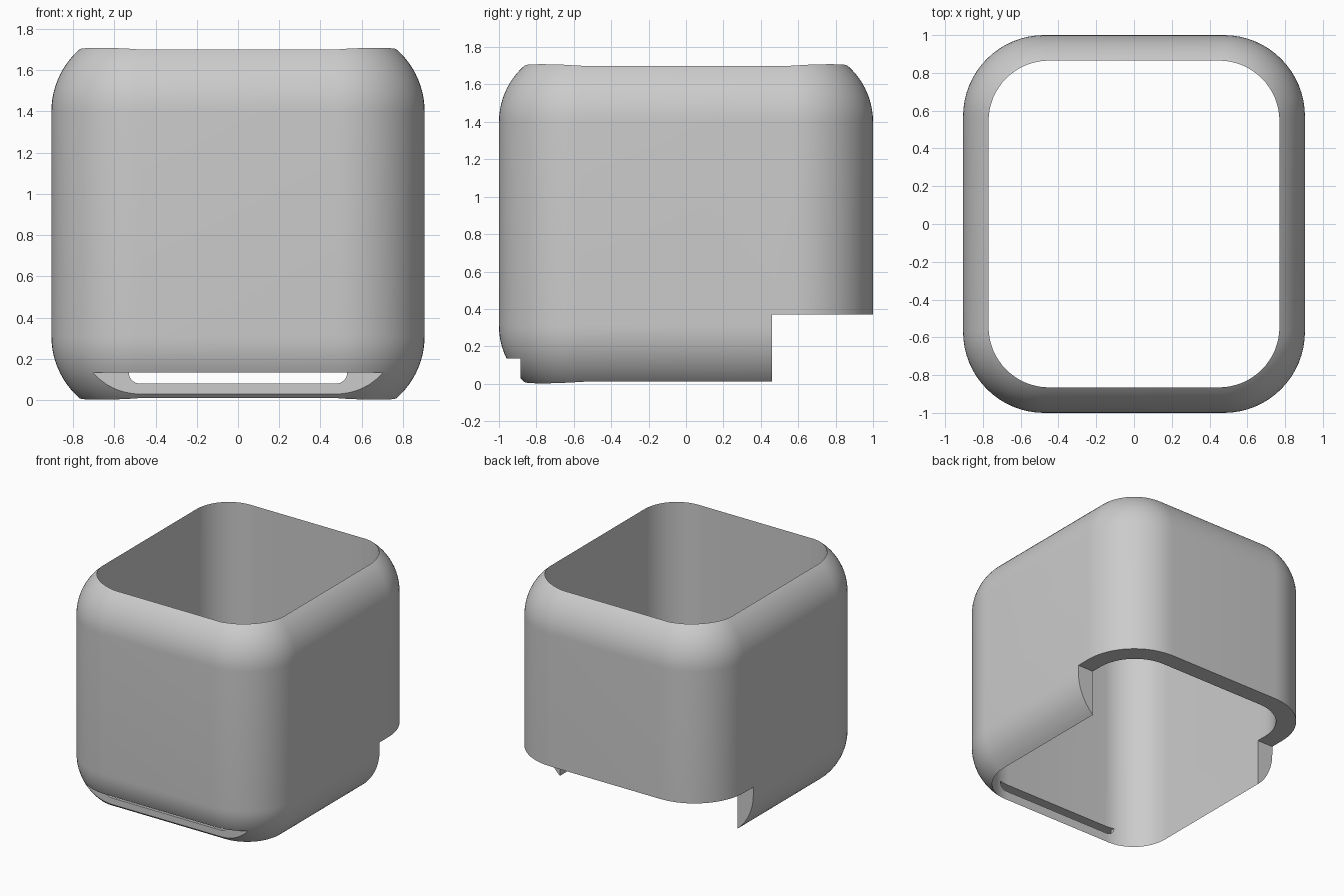
import bpy
import bmesh
from math import sin, cos, pi

if "Cube" in bpy.data.objects:
    bpy.data.objects.remove(bpy.data.objects["Cube"], do_unlink=True)

HALF_X, HALF_Y = 0.905, 1.0
WALL = 0.135
EDGE = 0.4                  # radius of the rounded top and bottom edges
LOW, HIGH = 0.31, 1.4       # where the straight walls begin and end


def rounded_rect(hx, hy, r, z, steps=16):
    """Ring of points around a rectangle with round corners."""
    ring = []
    for q, (sx, sy) in enumerate([(1, 1), (-1, 1), (-1, -1), (1, -1)]):
        for i in range(steps + 1):
            a = (q + i / steps) * pi / 2
            ring.append((sx * (hx - r) + r * cos(a), sy * (hy - r) + r * sin(a), z))
    return ring


def loft(name, rings):
    """Closed solid through a stack of rings."""
    bm = bmesh.new()
    loops = [[bm.verts.new(p) for p in ring] for ring in rings]
    n = len(loops[0])
    for a, b in zip(loops, loops[1:]):
        for i in range(n):
            j = (i + 1) % n
            bm.faces.new((a[i], a[j], b[j], b[i]))
    bm.faces.new(loops[0][::-1])
    bm.faces.new(loops[-1])
    bmesh.ops.recalc_face_normals(bm, faces=bm.faces)
    mesh = bpy.data.meshes.new(name)
    bm.to_mesh(mesh)
    bm.free()
    obj = bpy.data.objects.new(name, mesh)
    bpy.context.collection.objects.link(obj)
    return obj


def box(name, lo, hi):
    (x0, y0, z0), (x1, y1, z1) = lo, hi
    return loft(name, [[(x0, y0, z), (x1, y0, z), (x1, y1, z), (x0, y1, z)] for z in (z0, z1)])


def cut(target, cutter):
    mod = target.modifiers.new(cutter.name, 'BOOLEAN')
    mod.operation = 'DIFFERENCE'
    mod.solver = 'EXACT'
    mod.object = cutter
    bpy.context.view_layer.objects.active = target
    bpy.ops.object.modifier_apply(modifier=mod.name)
    bpy.data.objects.remove(cutter, do_unlink=True)


# Outer shell, rounded on every edge
CORNER = 0.43
STEPS = 20
profile = []
for i in range(STEPS + 1):
    a = i / STEPS * pi / 2
    profile.append((EDGE * (1 - cos(a)), EDGE * sin(a)))
levels = [(o, LOW - h) for o, h in reversed(profile)] + [(o, HIGH + h) for o, h in profile]
shell = loft("sleeve_shell", [rounded_rect(HALF_X - o, HALF_Y - o, CORNER - o, z) for o, z in levels])

# Vertical opening through the whole body
cut(shell, loft("opening_cutter", [
    rounded_rect(HALF_X - WALL, HALF_Y - WALL, 0.32, z) for z in (-0.5, 2.2)]))

# Step under the back, and recess along the lower front edge
cut(shell, box("back_step_cutter", (-2, 0.46, -0.5), (2, 2, 0.37)))
cut(shell, box("front_recess_cutter", (-2, -2, -0.5), (2, -0.885, 0.135)))

# Slot with rounded lower corners through the thin front lip
SLOT_X, SLOT_TOP, SLOT_R = 0.53, 0.135, 0.055
outline = [(SLOT_X, SLOT_TOP)]
for side in (1, -1):
    arc = [i / 8 * pi / 2 for i in range(9)]
    for a in (arc[1:] if side > 0 else arc[::-1][:-1]):
        outline.append((side * (SLOT_X - SLOT_R + SLOT_R * cos(a)), SLOT_TOP - SLOT_R * sin(a)))
outline.append((-SLOT_X, SLOT_TOP))
cut(shell, loft("slot_cutter", [[(x, y, z) for x, z in outline] for y in (-0.95, -0.8)]))

# Plain grey finish
grey = bpy.data.materials.new("light_grey")
grey.use_nodes = True
colour = (0.6, 0.6, 0.6, 1)
grey.diffuse_color = colour
grey.node_tree.nodes["Principled BSDF"].inputs["Base Color"].default_value = colour
shell.data.materials.clear()
shell.data.materials.append(grey)

bpy.ops.object.select_all(action='DESELECT')
shell.select_set(True)
bpy.context.view_layer.objects.active = shell
bpy.ops.object.shade_smooth_by_angle(angle=pi / 6)
